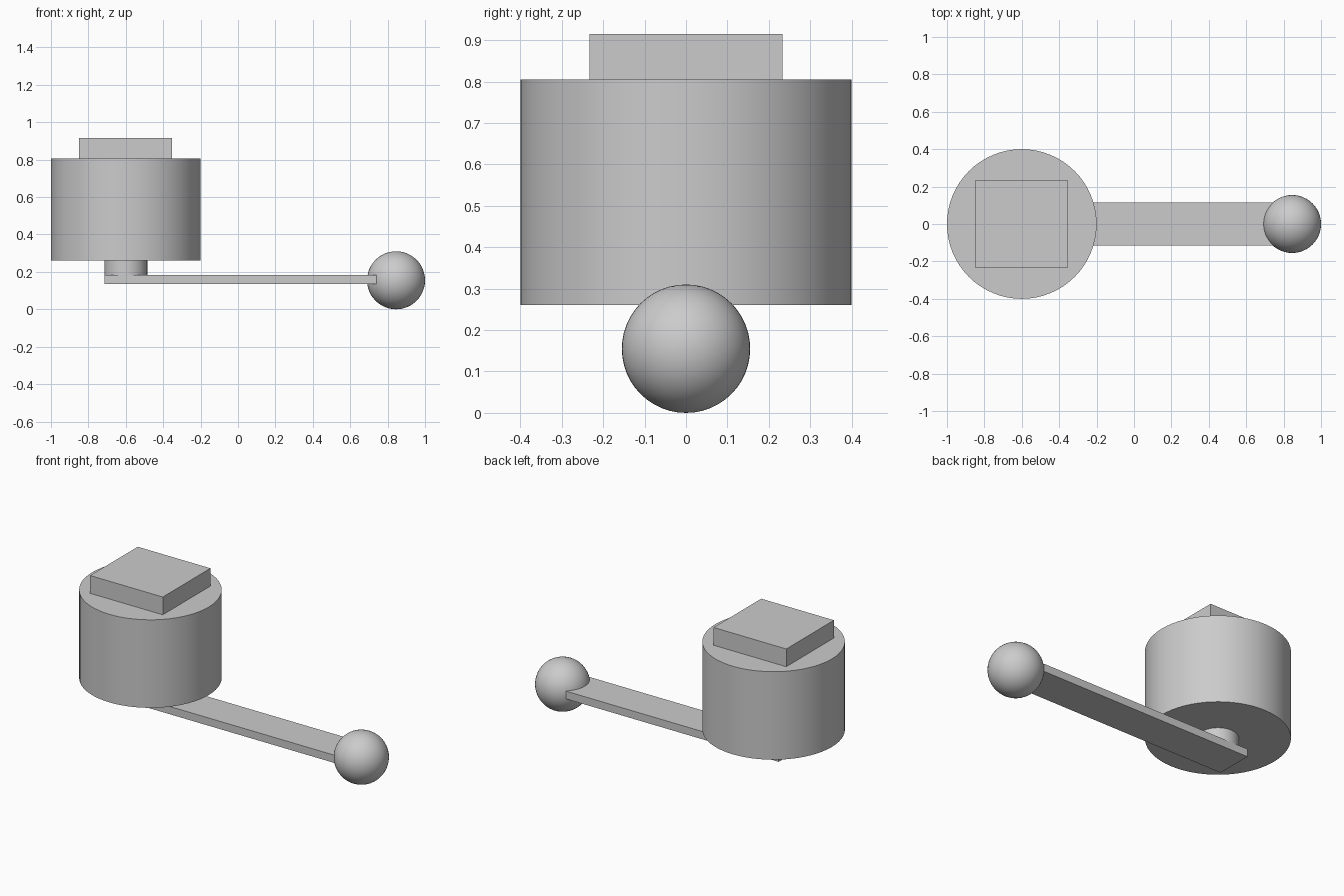
import bpy
import math

cube = bpy.data.objects.get("Cube")
if cube:
    bpy.data.objects.remove(cube, do_unlink=True)

# Single grey finish
grey = bpy.data.materials.new("plain grey")
grey.use_nodes = True
colour = (0.6, 0.6, 0.6, 1.0)
grey.diffuse_color = colour
grey.node_tree.nodes["Principled BSDF"].inputs["Base Color"].default_value = colour


def finish(name, smooth=False):
    obj = bpy.context.object
    obj.name = name
    obj.data.name = name
    obj.data.materials.append(grey)
    if smooth:
        bpy.ops.object.shade_smooth_by_angle(angle=math.radians(30))
    return obj


def box(name, x0, x1, half_y, z0, z1):
    bpy.ops.mesh.primitive_cube_add(size=1, location=((x0 + x1) / 2, 0, (z0 + z1) / 2))
    bpy.context.object.scale = (x1 - x0, 2 * half_y, z1 - z0)
    bpy.ops.object.transform_apply(location=False, rotation=False, scale=True)
    return finish(name)


def cylinder(name, x, radius, z0, z1):
    bpy.ops.mesh.primitive_cylinder_add(vertices=64, radius=radius, depth=z1 - z0,
                                        location=(x, 0, (z0 + z1) / 2))
    return finish(name, smooth=True)


AXIS_X = -0.6

# Drum body, square cap and the shaft beneath
cylinder("drum_body", AXIS_X, 0.4, 0.26, 0.805)
box("top_block", -0.85, -0.352, 0.233, 0.805, 0.915)
cylinder("shaft", AXIS_X, 0.115, 0.183, 0.26)

# Flat crank arm with the ball at its end
box("arm", -0.715, 0.74, 0.115, 0.135, 0.183)
bpy.ops.mesh.primitive_uv_sphere_add(segments=48, ring_count=24, radius=0.155,
                                     location=(0.845, 0, 0.155))
finish("ball_handle", smooth=True)
